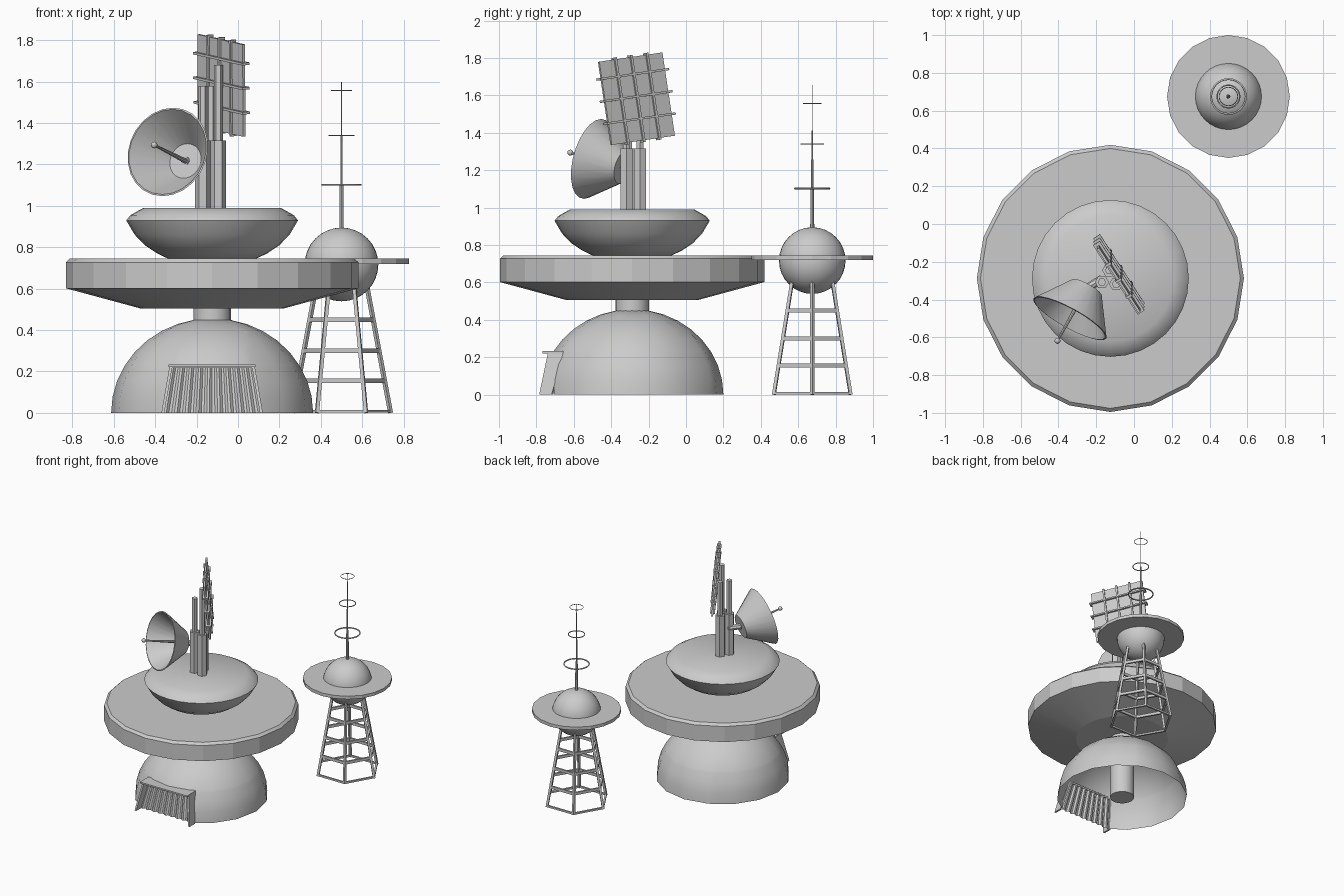
import bpy, bmesh, math
from mathutils import Vector, Matrix

if "Cube" in bpy.data.objects:
    bpy.data.objects.remove(bpy.data.objects["Cube"])

V = Vector
CX, CY = -0.125, -0.288      # main station axis
TX, TY = 0.5, 0.675          # relay tower axis


def finish(name, bm, smooth=None, recalc=True):
    if recalc:
        bmesh.ops.recalc_face_normals(bm, faces=bm.faces)
    me = bpy.data.meshes.new(name)
    bm.to_mesh(me)
    bm.free()
    ob = bpy.data.objects.new(name, me)
    bpy.context.collection.objects.link(ob)
    if smooth:
        bpy.ops.object.select_all(action='DESELECT')
        ob.select_set(True)
        bpy.context.view_layer.objects.active = ob
        bpy.ops.object.shade_smooth_by_angle(angle=math.radians(smooth))
    return ob


def lathe_bm(profile, seg, mat):
    """Spin (radius, height) points about local z; radius 0 makes a pole."""
    bm = bmesh.new()
    rings = []
    for r, z in profile:
        n = seg if r > 0 else 1
        rings.append([bm.verts.new(mat @ V((r * math.cos(2 * math.pi * i / seg),
                                            r * math.sin(2 * math.pi * i / seg), z)))
                      for i in range(n)])
    for a, b in zip(rings, rings[1:]):
        for i in range(seg):
            j = (i + 1) % seg
            q = [a[i % len(a)], a[j % len(a)], b[j % len(b)], b[i % len(b)]]
            bm.faces.new(list(dict.fromkeys(q)))
    return bm


def lathe(name, profile, seg, loc, axis=(0, 0, 1), smooth=35):
    mat = Matrix.Translation(loc) @ V(axis).to_track_quat('Z', 'Y').to_matrix().to_4x4()
    return finish(name, lathe_bm(profile, seg, mat), smooth)


def rod(name, p, q, r, seg=8, r2=None):
    p, q = V(p), V(q)
    r2 = r if r2 is None else r2
    h = (q - p).length
    return lathe(name, [(0, 0), (r, 0), (r2, h), (0, h)], seg, p, q - p, 40)


def ball(name, r, loc, seg=24):
    n = seg // 2
    prof = [(r * math.sin(math.pi * i / n) if 0 < i < n else 0,
             -r * math.cos(math.pi * i / n)) for i in range(n + 1)]
    return lathe(name, prof, seg, loc)


def box(name, size, mat):
    bm = bmesh.new()
    bmesh.ops.create_cube(bm, size=1, matrix=mat @ Matrix.Diagonal((*size, 1)))
    return finish(name, bm)


# Base dome: open shell with the doorway cut out of its front
prof = [(0.488 * math.cos(a), 0.457 * math.sin(a))
        for a in [math.radians(80) * i / 8 for i in range(9)]] + [(0, 0.45)]
bm = lathe_bm(prof, 16, Matrix.Translation((CX, CY, 0)))
bmesh.ops.recalc_face_normals(bm, faces=bm.faces)
slope = 0.04 / 0.23
for co, no in (((CX - 0.235, 0, 0), (1, 0, -slope)), ((CX + 0.235, 0, 0), (1, 0, slope)),
               ((0, 0, 0.22), (0, 0, 1))):
    bmesh.ops.bisect_plane(bm, geom=bm.verts[:] + bm.edges[:] + bm.faces[:],
                           plane_co=co, plane_no=no)
gone = []
for f in bm.faces:
    c = f.calc_center_median()
    if c.y < CY and c.z < 0.22 and abs(c.x - CX) < 0.235 - slope * c.z:
        gone.append(f)
bmesh.ops.delete(bm, geom=gone, context='FACES')
finish("base_dome", bm, 35, recalc=False)

# Door frame: sloped trapezoid arch
bm = bmesh.new()
outer = [(-0.245, 0), (-0.205, 0.23), (0.205, 0.23), (0.245, 0)]
inner = [(-0.231, 0), (-0.193, 0.218), (0.193, 0.218), (0.231, 0)]
loops = []
for pts in (outer, inner):
    for y0, y1 in ((-0.785, -0.737), (-0.718, -0.655)):
        loops.append([bm.verts.new((CX + x, y0 + (y1 - y0) * z / 0.23, z)) for x, z in pts])
of, ob_, inf, ib = loops
for a, b in ((of, ob_), (ob_, ib), (ib, inf), (inf, of)):
    for i in range(3):
        bm.faces.new((a[i], a[i + 1], b[i + 1], b[i]))
for i in (0, 3):
    bm.faces.new((of[i], ob_[i], ib[i], inf[i]))
finish("door_frame", bm)
box("door_eave", (0.42, 0.11, 0.012), Matrix.Translation((CX, -0.713, 0.227)))

# Corrugated door leaf
bm = bmesh.new()
N = 36
rows = []
for z, w, y in ((0.0, 0.235, -0.722), (0.222, 0.197, -0.665)):
    rows.append([bm.verts.new((CX - w + 2 * w * i / N, y + (0.012 if i // 2 % 2 else 0), z))
                 for i in range(N + 1)])
for i in range(N):
    bm.faces.new((rows[0][i], rows[0][i + 1], rows[1][i + 1], rows[1][i]))
finish("door_leaf", bm, recalc=False)

# Central column and the two saucers
rod("central_column", (CX, CY, 0), (CX, CY, 0.52), 0.09, 20)
lathe("main_deck", [(0, 0.505), (0.348, 0.505), (0.707, 0.602), (0.707, 0.727),
                    (0.688, 0.745), (0, 0.745)], 20, (CX, CY, 0), smooth=15)
lathe("upper_saucer", [(0, 0.742), (0.21, 0.744), (0.265, 0.77), (0.325, 0.81), (0.375, 0.862),
                       (0.415, 0.93), (0.395, 0.955), (0.333, 0.99), (0, 0.99)],
      32, (CX, CY, 0), smooth=35)

# Three stepped hexagonal pillars
for i, (x, y, top) in enumerate(((-0.17, -0.308, 1.58), (-0.095, -0.318, 1.68),
                                 (-0.132, -0.245, 1.58))):
    lathe(f"pillar_{i}", [(0, 0.98), (0.037, 0.98), (0.037, 1.315), (0.022, 1.315),
                          (0.022, top), (0, top)], 6, (x, y, 0), smooth=20)

# Radar array: plate with a lattice of bars, in its own tilted frame
u = V((0.22, -0.34, -0.05)).normalized()
n = V((0.34, 0.22, 0.035))
n = (n - u * n.dot(u)).normalized()
v = n.cross(u)
if v.z < 0:
    v, n = -v, -n
arr = Matrix((u, v, n)).transposed().to_4x4()
arr.translation = V((-0.08, -0.265, 1.582))
W, H = 0.405, 0.45
box("array_plate", (W, H, 0.014), arr)
for i in (-1, 0, 1):
    box(f"array_upright_{i + 2}", (0.014, H + 0.02, 0.034),
        arr @ Matrix.Translation((i * W / 4, 0, 0)))
    box(f"array_crossbar_{i + 2}", (W + 0.035, 0.012, 0.042),
        arr @ Matrix.Translation((0, i * 0.12 + 0.012, 0)))

# Dish with feed horn and mount
base = V((-0.25, -0.338, 1.215))
axis = V((-0.47, -0.85, 0.24)).normalized()
lathe("dish", [(0, 0), (0.09, 0), (0.22, 0.19), (0.212, 0.192), (0.086, 0.008), (0, 0.008)],
      24, base, axis)
rod("feed_stem", base, base + axis * 0.33, 0.013, 8, 0.006)
ball("feed_tip", 0.016, base + axis * 0.33, 12)
rod("dish_mount", base + axis * 0.005, (-0.17, -0.29, 1.2), 0.022, 8)

# Relay tower: ball, collar disc and hexagonal lattice legs
ball("relay_ball", 0.178, (TX, TY, 0.717), 32)
lathe("relay_disc", [(0, 0.72), (0.325, 0.72), (0.325, 0.745), (0, 0.745)], 20, (TX, TY, 0),
      smooth=15)


def hexpt(i, z):
    r = 0.237 + (0.125 - 0.237) * z / 0.6
    a = math.radians(60 * i)
    return V((TX + r * math.cos(a), TY + r * math.sin(a), z))


for i in range(6):
    rod(f"tower_leg_{i}", hexpt(i, 0), hexpt(i, 0.6), 0.012, 4)
for k, z in enumerate((0.008, 0.155, 0.3, 0.45)):
    for i in range(6):
        a, b = hexpt(i, z), hexpt(i + 1, z)
        m = Matrix.Translation((a + b) / 2) @ Matrix.Rotation(
            math.atan2(b.y - a.y, b.x - a.x), 4, 'Z')
        box(f"tower_brace_{k}_{i}", ((b - a).length, 0.014, 0.014 if k == 0 else 0.022), m)

# Tapering mast with three antenna hoops
lathe("mast", [(0, 0.88), (0.011, 0.88), (0.009, 1.1), (0.006, 1.1), (0.005, 1.34),
               (0.003, 1.34), (0.002, 1.56), (0, 1.655)], 8, (TX, TY, 0))
for k, (z, R, r) in enumerate(((1.102, 0.092, 0.005), (1.34, 0.06, 0.0035), (1.557, 0.049, 0.0022))):
    hoop = [(R + r * math.cos(t * math.pi / 3), z + r * math.sin(t * math.pi / 3))
            for t in range(7)]
    ob = lathe(f"antenna_hoop_{k}", hoop, 28, (TX, TY, 0), smooth=70)
